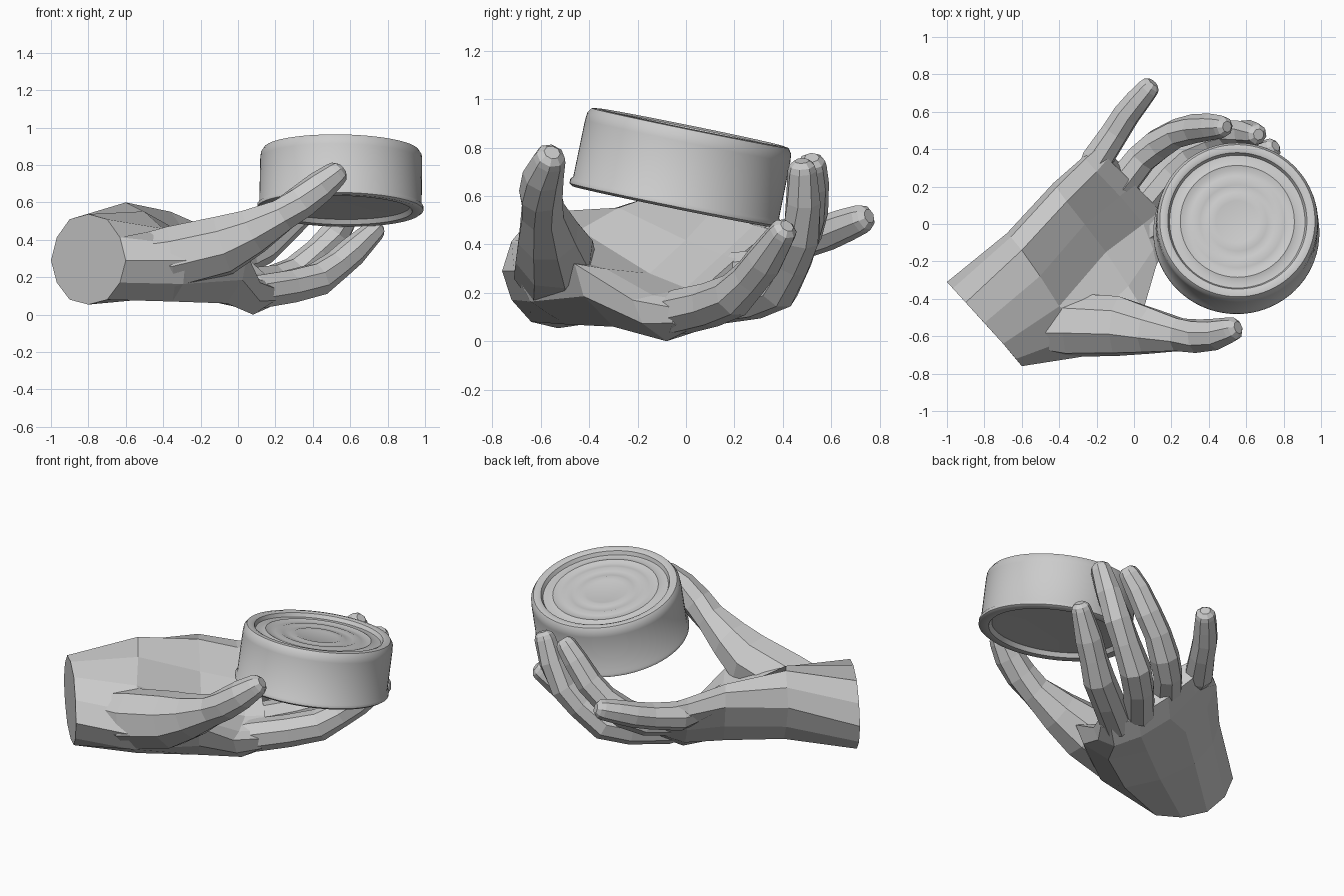
import bpy, bmesh, math
from mathutils import Vector

if "Cube" in bpy.data.objects:
    bpy.data.objects.remove(bpy.data.objects["Cube"])


def add_object(name, bm):
    bmesh.ops.remove_doubles(bm, verts=bm.verts, dist=0.0005)
    bmesh.ops.recalc_face_normals(bm, faces=bm.faces)
    mesh = bpy.data.meshes.new(name)
    bm.to_mesh(mesh)
    bm.free()
    ob = bpy.data.objects.new(name, mesh)
    bpy.context.collection.objects.link(ob)
    return ob


def loft(name, rings, caps=True):
    """Skin a list of closed rings with quads."""
    bm = bmesh.new()
    rows = [[bm.verts.new(p) for p in ring] for ring in rings]
    n = len(rows[0])
    for a, b in zip(rows, rows[1:]):
        for i in range(n):
            j = (i + 1) % n
            bm.faces.new((a[i], a[j], b[j], b[i]))
    if caps:
        bm.faces.new(rows[0])
        bm.faces.new(rows[-1])
    return add_object(name, bm)


def rounded(points):
    """Double the points of a closed ring along a smooth curve."""
    pts = [Vector(p) for p in points]
    n = len(pts)
    out = []
    for i in range(n):
        a, b, c, d = (pts[(i + k) % n] for k in (-1, 0, 1, 2))
        out += [b, (b + c) * 0.5625 - (a + d) * 0.0625]
    return out


def digit(name, path, sides=8):
    """Faceted finger along (x, y, z, radius) points with a blunt tip."""
    pts = [Vector(p[:3]) for p in path]
    radii = [p[3] * 1.07 for p in path]
    end = (pts[-1] - pts[-2]).normalized()
    r = radii[-1]
    for step, size in ((0.4, 0.88), (0.72, 0.5)):
        pts.append(pts[len(path) - 1] + end * r * step)
        radii.append(r * size)
    rings = []
    for i, (p, r) in enumerate(zip(pts, radii)):
        t = (pts[min(i + 1, len(pts) - 1)] - pts[max(i - 1, 0)]).normalized()
        u = t.cross(Vector((0.4, -0.5, 0.75))).normalized()
        v = t.cross(u)
        rings.append([p + (u * math.cos(a) + v * math.sin(a)) * r
                      for a in (2 * math.pi * (k + 0.5) / sides for k in range(sides))])
    return loft(name, rings)


# Cupped palm: sections run wrist to finger roots; each goes
# little-finger edge, inner side, thumb edge, back of hand
sections = [
    [(-1, -.31, .29), (-.9, -.42, .51), (-.7, -.64, .51),
     (-.6, -.76, .29), (-.7, -.64, .08), (-.9, -.42, .08)],
    [(-.68, -.05, .42), (-.6, -.14, .60), (-.40, -.44, .46),
     (-.28, -.71, .29), (-.35, -.5, .07), (-.58, -.15, .16)],
    [(-.43, .22, .46), (-.36, .12, .55), (-.15, -.15, .28),
     (.05, -.46, .32), (-.06, -.30, .06), (-.32, .08, .17)],
    [(-.27, .36, .42), (-.2, .28, .48), (.05, 0, .22),
     (.12, -.22, .17), (.08, -.08, 0), (-.12, .18, .14)],
    [(-.19, .41, .42), (-.14, .35, .46), (.14, .07, .22),
     (.20, -.06, .14), (.17, .0, .04), (-.02, .28, .20)],
]
hand = loft("hand", [rounded(s) for s in sections])

digits = [
    # Thumb with its fleshy base
    digit("thumb", [(-.62, -.56, .3, .1), (-.36, -.54, .3, .165), (-.08, -.545, .37, .155),
                    (.08, -.57, .445, .122), (.24, -.592, .535, .088), (.34, -.6, .605, .086),
                    (.44, -.59, .685, .08), (.52, -.565, .75, .064)]),
    # Four curled fingers
    digit("index_finger", [(-.02, -.12, .12, .05), (.1, -.03, .12, .09), (.28, .1, .15, .088),
                           (.43, .2, .19, .087), (.53, .27, .265, .076),
                           (.61, .325, .335, .075), (.73, .40, .45, .055)]),
    digit("middle_finger", [(-.08, .0, .17, .05), (.05, .1, .16, .09), (.2, .28, .18, .085),
                            (.31, .38, .22, .087), (.43, .44, .33, .076),
                            (.52, .475, .43, .077), (.60, .485, .58, .07),
                            (.65, .48, .705, .057)]),
    digit("ring_finger", [(-.17, .1, .27, .05), (-.07, .21, .28, .085), (.04, .35, .3, .08),
                          (.13, .425, .35, .082), (.23, .485, .44, .074),
                          (.32, .51, .53, .073), (.41, .52, .65, .067),
                          (.47, .52, .725, .057)]),
    digit("little_finger", [(-.28, .2, .4, .05), (-.2, .34, .39, .08), (-.1, .49, .42, .072),
                            (-.04, .585, .45, .07), (.02, .66, .48, .065),
                            (.075, .725, .505, .057)]),
]

# Weld the digits into the palm
for d in digits:
    mod = hand.modifiers.new("join_" + d.name, 'BOOLEAN')
    mod.operation = 'UNION'
    mod.solver = 'EXACT'
    mod.object = d
bpy.context.view_layer.objects.active = hand
for mod in list(hand.modifiers):
    bpy.ops.object.modifier_apply(modifier=mod.name)
for d in digits:
    bpy.data.objects.remove(d)

# Shallow tin: turned profile of radius and height
profile = [(0, -.135), (.2, -.135), (.33, -.14), (.37, -.14), (.385, -.165), (.43, -.168),
           (.444, -.158), (.444, -.14), (.434, -.128), (.433, .11), (.43, .142),
           (.415, .164), (.39, .168), (.372, .16), (.362, .138), (.33, .136), (.305, .146),
           (.28, .137), (.25, .137), (.225, .145), (.2, .136), (.16, .136), (.14, .143),
           (.115, .136), (0, .136)]
N = 72
tin = loft("tin", [[(r * math.cos(2 * math.pi * k / N), r * math.sin(2 * math.pi * k / N), z)
                    for k in range(N)] for r, z in profile], caps=False)
tin.location = (.55, -.015, .72)
tin.rotation_euler = (math.radians(-11.5), math.radians(1), 0)
bpy.context.view_layer.objects.active = tin
tin.select_set(True)
bpy.ops.object.shade_smooth_by_angle(angle=math.radians(40))
